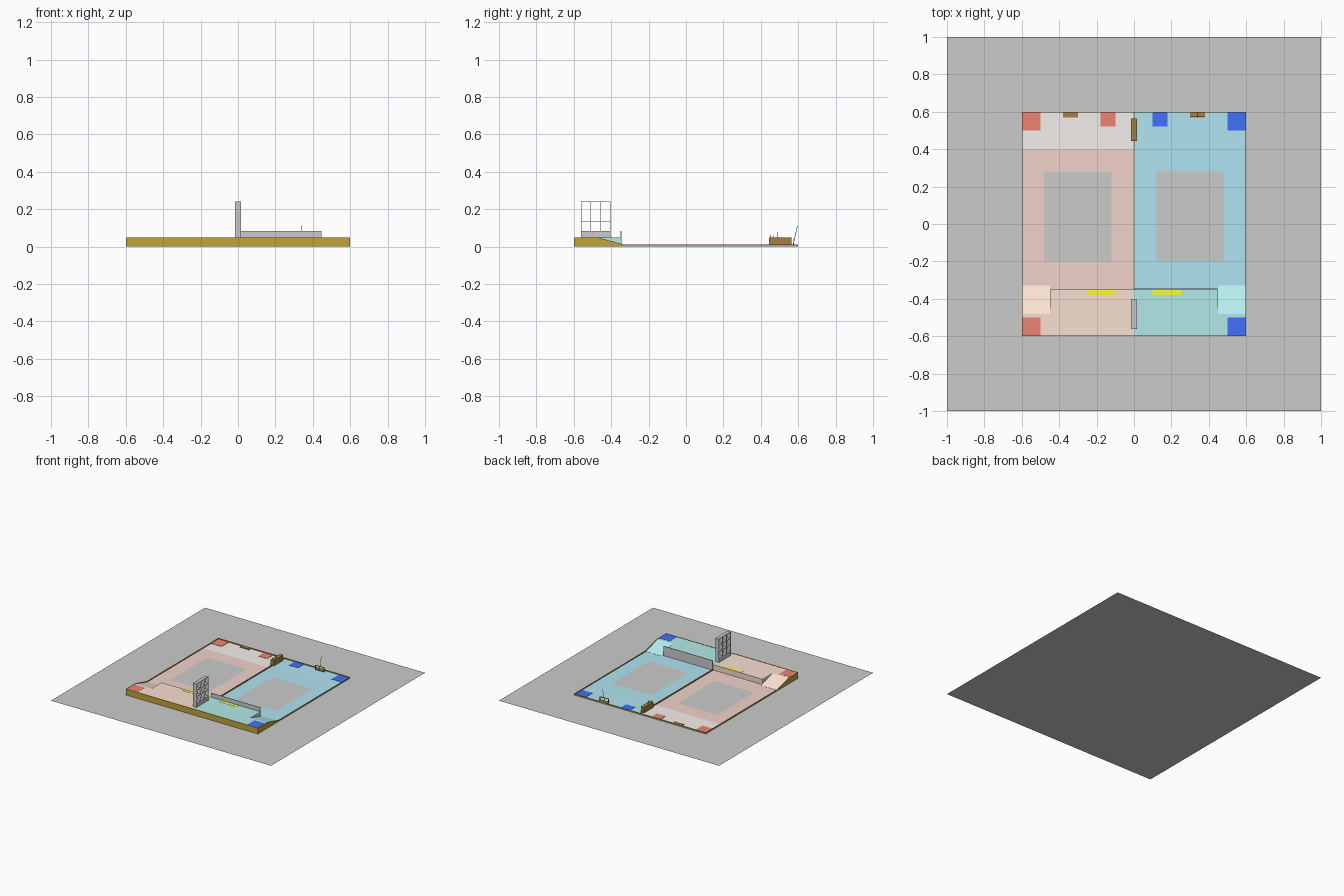
import bpy, bmesh, math
from mathutils import Vector

if "Cube" in bpy.data.objects:
    bpy.data.objects.remove(bpy.data.objects["Cube"])


def paint(name, r, g, b):
    m = bpy.data.materials.new(name)
    m.diffuse_color = (min(r / 222, 1), min(g / 222, 1), min(b / 222, 1), 1)
    m.use_nodes = True
    m.node_tree.nodes["Principled BSDF"].inputs["Base Color"].default_value = m.diffuse_color
    return m


BROWN = paint("brown", 122, 82, 10)
DARK = paint("dark_brown", 80, 50, 12)
YELLOW = paint("yellow", 215, 212, 10)
# Per-side colours: floor, back strip, platform, ramp, marker square
SIDES = {
    "red": (-1, paint("pink", 196, 146, 132), paint("pale", 202, 194, 188),
            paint("peach", 209, 165, 141), paint("light_peach", 224, 176, 150), paint("red", 190, 50, 38)),
    "blue": (1, paint("sky", 96, 172, 196), paint("sky_strip", 98, 174, 197),
             paint("teal", 100, 183, 181), paint("light_teal", 108, 198, 198), paint("blue", 12, 36, 220)),
}


def finish(name, bm, mat):
    bmesh.ops.recalc_face_normals(bm, faces=bm.faces)
    me = bpy.data.meshes.new(name)
    bm.to_mesh(me)
    bm.free()
    ob = bpy.data.objects.new(name, me)
    bpy.context.collection.objects.link(ob)
    if mat:
        me.materials.append(mat)
    return ob


def add_box(bm, x, y, z):
    v = bmesh.ops.create_cube(bm, size=1)["verts"]
    for p in v:
        p.co = Vector([(r[0] + r[1]) / 2 + c * abs(r[1] - r[0]) for c, r in zip(p.co, (x, y, z))])


def boxes(name, mat, *ranges):
    bm = bmesh.new()
    for r in ranges:
        add_box(bm, *r)
    return finish(name, bm, mat)


def prism(name, mat, x0, x1, profile):
    """Side (y, z) profile extruded along x."""
    bm = bmesh.new()
    f = bm.faces.new([bm.verts.new((x0, y, z)) for y, z in profile])
    ext = bmesh.ops.extrude_face_region(bm, geom=[f])["geom"]
    for v in ext:
        if isinstance(v, bmesh.types.BMVert):
            v.co.x = x1
    return finish(name, bm, mat)


def rod(name, a, b, r, mat):
    a, b = Vector(a), Vector(b)
    bm = bmesh.new()
    bmesh.ops.create_cone(bm, cap_ends=True, segments=8, radius1=r, radius2=r, depth=(b - a).length)
    ob = finish(name, bm, mat)
    ob.location = (a + b) / 2
    ob.rotation_mode = 'QUATERNION'
    ob.rotation_quaternion = (b - a).to_track_quat('Z', 'Y')


# Ground sheet
bm = bmesh.new()
bmesh.ops.create_grid(bm, x_segments=1, y_segments=1, size=1)
finish("ground_sheet", bm, None)

F = (0.001, 0.004)   # floor thickness
P = 0.048            # platform top

for side, (s, floor, strip, plat, ramp, mark) in SIDES.items():
    def X(a, b):
        return tuple(sorted((s * a, s * b)))

    # Floor ring around the grey centre tile, plus back strip
    boxes(side + "_floor", floor,
          (X(0, .12), (-.35, .4), F), (X(.48, .6), (-.35, .4), F),
          (X(.12, .48), (-.35, -.2), F), (X(.12, .48), (.28, .4), F))
    boxes(side + "_centre_tile", None, (X(.12, .48), (-.2, .28), F))
    boxes(side + "_back_strip", strip, (X(0, .6), (.4, .6), F))

    # Raised platform and corner ramp
    boxes(side + "_platform", plat, (X(0, .45), (-.598, -.35), (.001, P)),
          (X(.45, .598), (-.598, -.48), (.001, P)))
    prism(side + "_ramp", ramp, s * .45, s * .598,
          [(-.48, .001), (-.48, P), (-.33, .005), (-.33, .001)])

    # Marker squares
    boxes(side + "_markers", mark,
          (X(.5, .597), (.5, .597), (.003, .006)),
          (X(.1, .18), (.52, .597), (.003, .006)),
          (X(.5, .597), (-.597, -.5), (P - .001, P + .001)))
    boxes(side + "_yellow_line", YELLOW, (X(.1, .25), (-.38, -.351), (P - .001, P + .001)))

    # Side wall following the ramp
    prism(side + "_side_wall", BROWN, s * .595, s * .6,
          [(-.6, .001), (-.6, .05), (-.475, .05), (-.33, .011), (.6, .011), (.6, .001)])

    # Holder base at the back edge
    boxes(side + "_holder_base", DARK, (X(.3, .38), (.57, .598), (.003, .012)))

# Front wall, back wall and middle divider
boxes("front_wall", BROWN, ((-.6, .6), (-.6, -.595), (.001, .05)))
boxes("back_wall", BROWN, ((-.6, .6), (.595, .6), (.001, .011)))
boxes("middle_divider", DARK, ((-.004, .004), (-.35, .6), (.001, .011)))

# Fence on the blue platform's edge
boxes("fence", None, ((.0, .447), (-.35, -.346), (.004, .083)))

# Open three by three rack on a solid base
ys = [-.56 + i * .155 / 3 for i in range(4)]
zs = [.083 + i * .157 / 3 for i in range(4)]
D, T = (-.015, .015), .001
boxes("rack_base", None, (D, (-.561, -.404), (P, .083)))
boxes("rack_frame", None,
      *[(D, (y - T, y + T), (.083, .24)) for y in ys],
      *[(D, (-.561, -.404), (z - T, z + T)) for z in zs[1:]])

# Back box with small pegs on top
boxes("back_box", DARK, ((-.015, .015), (.445, .565), (.004, .05)))
for i, (y, h) in enumerate([(.453, .065), (.468, .06), (.49, .077)]):
    rod(f"peg_{i}", (0, y, .05), (0, y, h), .0015, DARK)

# Blue side holder: posts, crossbar and leaning rods
boxes("holder_frame", DARK,
      *[((x - .002, x + .002), (.574, .578), (.01, .04)) for x in (.302, .378)],
      ((.3, .38), (.574, .578), (.036, .04)))
rod("leaning_rod", (.34, .573, .012), (.34, .596, .112), .0015, DARK)
